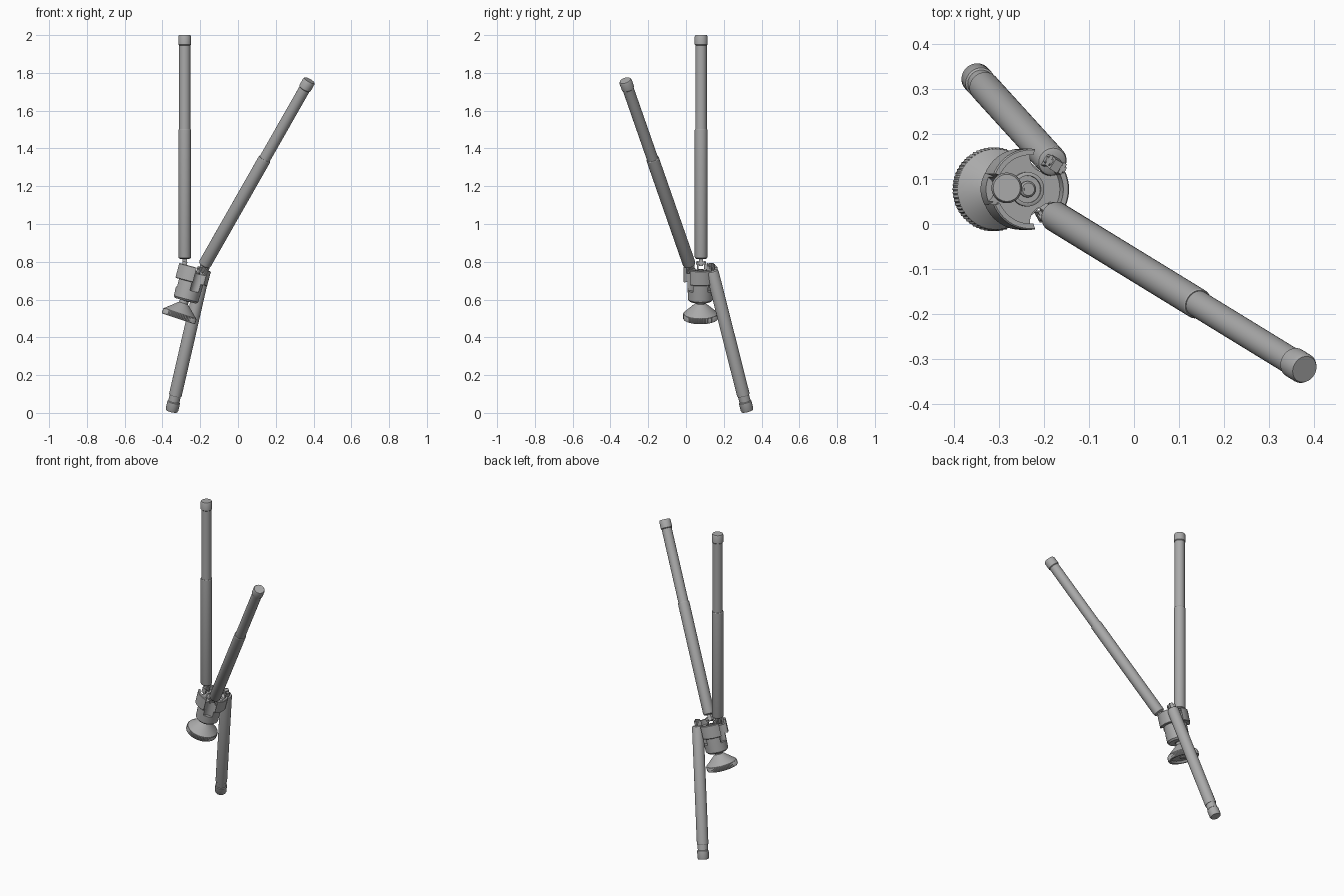
import bpy, bmesh, math
from mathutils import Vector, Matrix

cube = bpy.data.objects.get("Cube")
if cube:
    bpy.data.objects.remove(cube, do_unlink=True)

gray = bpy.data.materials.new("satin gray")
gray.use_nodes = True
color = (0.4, 0.4, 0.4, 1)
gray.diffuse_color = color
gray.node_tree.nodes["Principled BSDF"].inputs["Base Color"].default_value = color


def frame(origin, axis):
    """Matrix that puts local z along the axis."""
    return Matrix.Translation(origin) @ Vector(axis).to_track_quat('Z', 'Y').to_matrix().to_4x4()


def finish(name, bm, matrix):
    bmesh.ops.recalc_face_normals(bm, faces=bm.faces)
    mesh = bpy.data.meshes.new(name)
    bm.to_mesh(mesh)
    bm.free()
    mesh.transform(matrix)
    mesh.materials.append(gray)
    obj = bpy.data.objects.new(name, mesh)
    bpy.context.collection.objects.link(obj)
    return obj


def smooth(obj):
    bpy.ops.object.select_all(action='DESELECT')
    obj.select_set(True)
    bpy.context.view_layer.objects.active = obj
    bpy.ops.object.shade_smooth_by_angle(angle=math.radians(30))


def lathe(name, profile, matrix, seg=48, knurl=None):
    """Turn a (radius, height) profile; points wider than knurl get teeth."""
    bm = bmesh.new()
    rings = []
    for r, h in profile:
        ring = []
        for i in range(seg):
            a = math.tau * i / seg
            rr = r * 0.96 if knurl and r > knurl and i % 2 else r
            ring.append(bm.verts.new((rr * math.cos(a), rr * math.sin(a), h)))
        rings.append(ring)
    for low, high in zip(rings, rings[1:]):
        for i in range(seg):
            j = (i + 1) % seg
            bm.faces.new((low[i], low[j], high[j], high[i]))
    bm.faces.new(rings[0])
    bm.faces.new(rings[-1])
    obj = finish(name, bm, matrix)
    smooth(obj)
    return obj


def block(name, size, matrix):
    bm = bmesh.new()
    bmesh.ops.create_cube(bm, size=1)
    bmesh.ops.scale(bm, vec=size, verts=bm.verts)
    return finish(name, bm, matrix)


# Hub frame: origin at the centre of the collar's top
hub = Matrix.Translation((-0.23, 0.077, 0.772)) @ Matrix.Rotation(math.radians(15), 4, 'Y')

collar = lathe("collar", [(0.06, -0.081), (0.087, -0.081), (0.09, -0.078), (0.09, -0.003),
                          (0.087, 0), (0.076, 0), (0.076, -0.03), (0.06, -0.03)], hub, 64)
body = lathe("hub_body", [(0.045, -0.185), (0.058, -0.185), (0.067, -0.175),
                          (0.069, -0.075), (0.069, -0.035)], hub, 64)

# Slots that let the legs fold down beside the hub
angles = {"upright": 180, "front": -60, "rear": 60}
for side, deg in angles.items():
    place = hub @ Matrix.Rotation(math.radians(deg), 4, 'Z') @ Matrix.Translation((0.083, 0, 0))
    cutter = lathe(side + "_slot_cutter", [(0.034, -0.125), (0.034, 0.05)], place, 32)
    cutter.hide_render = True
    cutter.hide_set(True)
    for target in (collar, body):
        cut = target.modifiers.new("slot", 'BOOLEAN')
        cut.operation = 'DIFFERENCE'
        cut.solver = 'EXACT'
        cut.object = cutter
for target in (collar, body):
    bpy.ops.object.select_all(action='DESELECT')
    target.select_set(True)
    bpy.context.view_layer.objects.active = target
    while target.modifiers:
        name = next((m.name for m in target.modifiers if m.type == 'BOOLEAN'), None)
        if name is None:
            break
        bpy.ops.object.modifier_apply(modifier=name)
    smooth(target)
for side in angles:
    bpy.data.objects.remove(bpy.data.objects[side + "_slot_cutter"], do_unlink=True)

# Centre boss with a cross-head screw
lathe("centre_boss", [(0.038, -0.04), (0.038, -0.022), (0.034, -0.02), (0.03, -0.02),
                      (0.03, -0.026)], hub)
lathe("centre_screw", [(0.018, -0.03), (0.018, -0.02), (0.014, -0.016)], hub, 24)
for size in ((0.02, 0.005, 0.004), (0.005, 0.02, 0.004)):
    block("screw_cross", size, hub @ Matrix.Translation((0, 0, -0.015)))

# Legs: two drawn out, one pushed in
tube, inner, foot = 0.034, 0.030, 0.034


def leg(side, start, end, step, deg):
    start, end = Vector(start), Vector(end)
    length = (end - start).length
    cap = length - 0.05
    m = frame(start, end - start)
    lathe(side + "_leg", [(0.024, 0), (0.031, 0.004), (tube, 0.012), (tube, step - 0.003),
                          (tube - 0.002, step), (inner, step), (inner, cap)], m, 32)
    lathe(side + "_foot", [(inner, cap - 0.004), (foot, cap), (foot, length - 0.008),
                           (foot - 0.004, length)], m, 32)
    # Hinge tongue with its cross pin
    turn = hub.to_3x3() @ Matrix.Rotation(math.radians(deg), 3, 'Z')
    across = turn @ Vector((0, 1, 0))
    z = (end - start).normalized()
    x = across.cross(z).normalized()
    y = z.cross(x)
    rot = Matrix((x, y, z)).transposed().to_4x4()
    pivot = start - z * 0.022
    block(side + "_hinge_tongue", (0.026, 0.02, 0.055), Matrix.Translation(start - z * 0.01) @ rot)
    lathe(side + "_hinge_pin", [(0.008, -0.026), (0.008, 0.026)], frame(pivot, y), 16)
    for s in (-1, 1):
        block(side + "_hinge_ear", (0.026, 0.008, 0.036),
              Matrix.Translation(pivot + y * 0.018 * s - hub.to_3x3() @ Vector((0, 0, 0.01)))
              @ turn.to_4x4())


leg("upright", (-0.282, 0.08, 0.815), (-0.282, 0.08, 2), 0.685, 180)
leg("front", (-0.18, 0.02, 0.78), (0.378, -0.322, 1.76), 0.68, -60)
leg("rear", (-0.18, 0.137, 0.755), (-0.351, 0.325, 0.01), 0.70, 60)

# Ball and tilting platform under the hub
plate = Matrix.Translation((-0.316, 0.077, 0.498)) @ Matrix.Rotation(math.radians(18.5), 4, 'Y')
lathe("platform", [(0.07, 0.012), (0.078, 0), (0.09, 0), (0.093, 0.004), (0.093, 0.026),
                   (0.089, 0.031), (0.03, 0.083), (0.024, 0.087), (0.024, 0.13)],
      plate, 128, knurl=0.092)
lathe("mounting_stud", [(0.016, 0.002), (0.02, 0.006), (0.02, 0.02)], plate, 24)
ball = [(0.042 * math.cos(a), 0.135 + 0.042 * math.sin(a))
        for a in (math.pi * (i / 12 - 0.5) * 0.98 for i in range(13))]
lathe("ball", ball, plate, 32)
